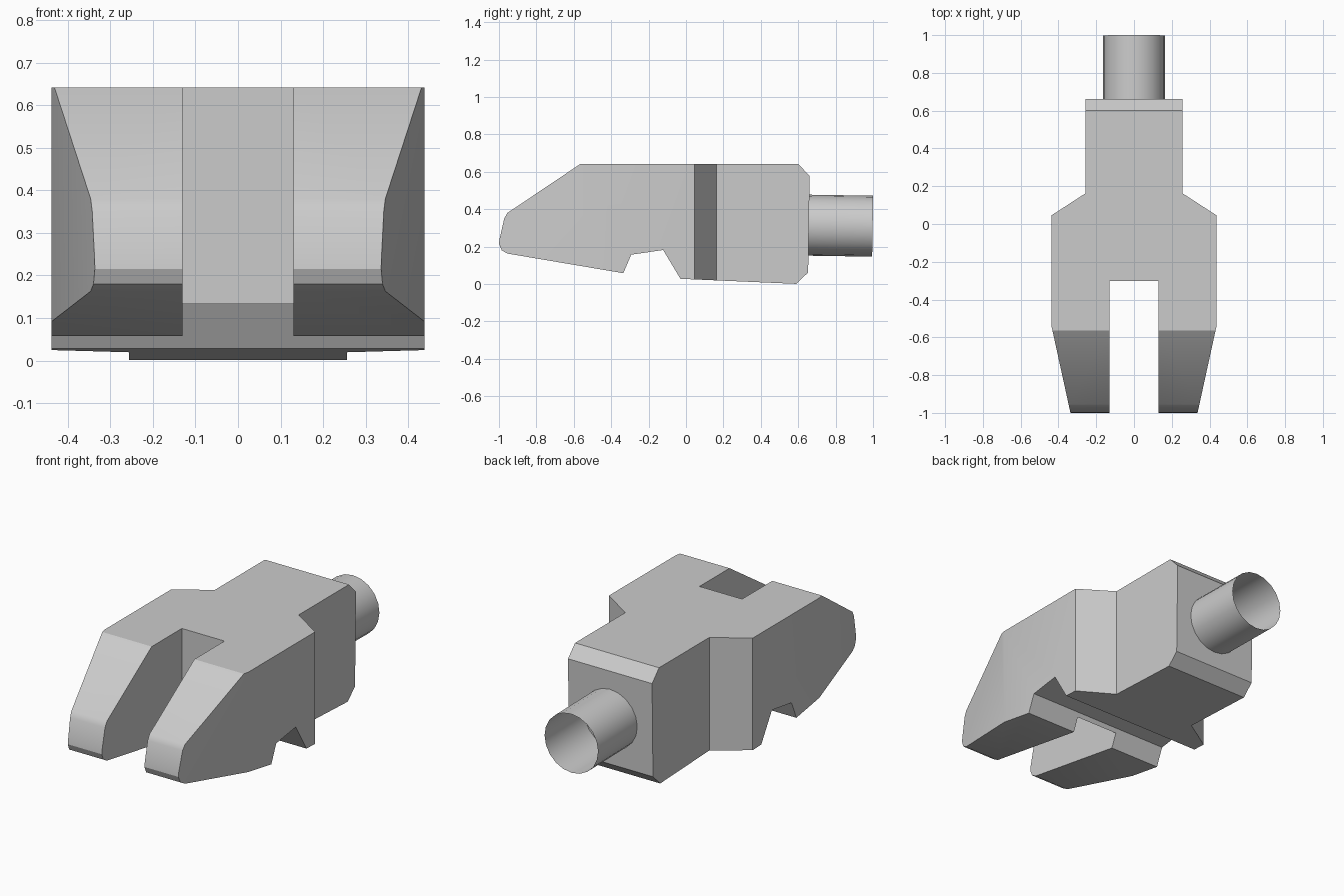
import bpy, bmesh, math
from mathutils import Vector

cube = bpy.data.objects.get("Cube")
if cube:
    bpy.data.objects.remove(cube, do_unlink=True)

# Single grey finish
grey = bpy.data.materials.new("plain_grey")
grey.use_nodes = True
grey.diffuse_color = (0.6, 0.6, 0.6, 1)
grey.node_tree.nodes["Principled BSDF"].inputs["Base Color"].default_value = (0.6, 0.6, 0.6, 1)


def add_object(name, bm):
    bmesh.ops.recalc_face_normals(bm, faces=bm.faces)
    mesh = bpy.data.meshes.new(name)
    bm.to_mesh(mesh)
    bm.free()
    mesh.materials.append(grey)
    obj = bpy.data.objects.new(name, mesh)
    bpy.context.collection.objects.link(obj)
    return obj


def prism(name, points, direction):
    """Extrude a closed outline along a direction."""
    bm = bmesh.new()
    face = bm.faces.new([bm.verts.new(p) for p in points])
    new = bmesh.ops.extrude_face_region(bm, geom=[face])["geom"]
    bmesh.ops.translate(bm, vec=Vector(direction),
                        verts=[v for v in new if isinstance(v, bmesh.types.BMVert)])
    return add_object(name, bm)


def smooth(obj, angle):
    bpy.ops.object.select_all(action="DESELECT")
    obj.select_set(True)
    bpy.context.view_layer.objects.active = obj
    bpy.ops.object.shade_smooth_by_angle(angle=math.radians(angle))


# Side profile (y, z): sloped prongs, notched underside, chamfered rear
profile = [(-0.565, 0.642), (0.6, 0.642), (0.661, 0.578), (0.653, 0.062),
           (0.59, 0.001), (-0.03, 0.028), (-0.122, 0.182), (-0.293, 0.157),
           (-0.335, 0.058), (-0.955, 0.163), (-0.985, 0.18), (-1.0, 0.215),
           (-0.997, 0.24), (-0.972, 0.35), (-0.955, 0.38)]
body = prism("forked_body", [(-0.6, y, z) for y, z in profile], (1.2, 0, 0))

# Plan outline (x, y), mirrored: tapered prongs, slot, shoulders, narrow rear
half = [(0.13, -0.303), (0.13, -1.02), (0.332, -1.02), (0.438, -0.535),
        (0.438, 0.045), (0.256, 0.163), (0.256, 0.8)]
outline = half + [(-x, y) for x, y in reversed(half)]
cutter = prism("plan_cutter", [(x, y, -0.2) for x, y in outline], (0, 0, 1.1))
cutter.hide_render = True

mod = body.modifiers.new("plan", "BOOLEAN")
mod.operation = "INTERSECT"
mod.solver = "EXACT"
mod.object = cutter
bpy.context.view_layer.objects.active = body
bpy.ops.object.modifier_apply(modifier=mod.name)
bpy.data.objects.remove(cutter, do_unlink=True)
smooth(body, 29)

# Open-ended rear tube, tipped very slightly downward
bm = bmesh.new()
bmesh.ops.create_cone(bm, segments=20, radius1=0.163, radius2=0.163,
                      depth=0.35, cap_ends=False)
tube = add_object("rear_tube", bm)
tube.location = (0, 0.823, 0.312)
tube.rotation_euler = (math.radians(-90.9), 0, 0)
smooth(tube, 30)
